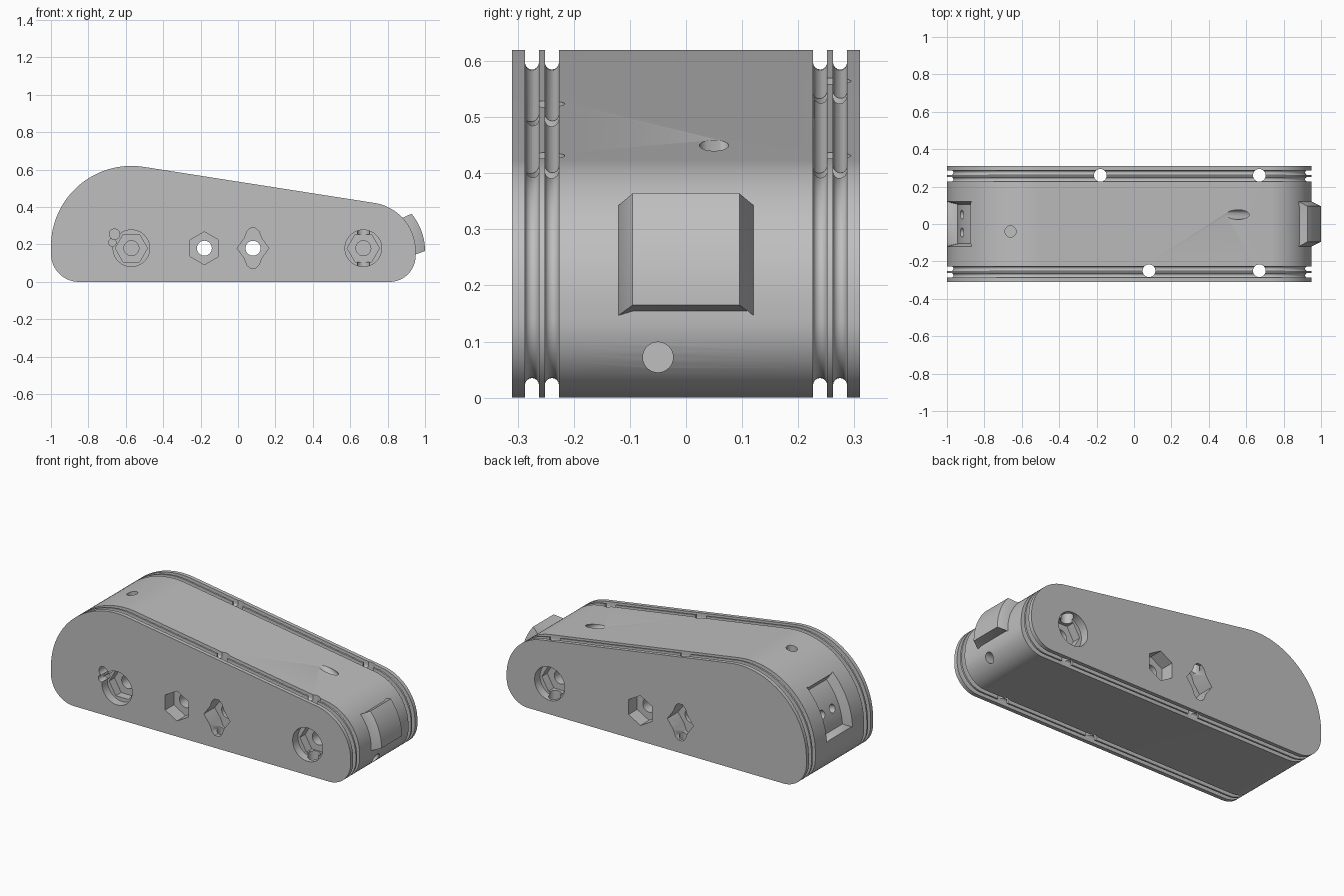
import bpy, bmesh
from math import pi, sin, cos, radians
from mathutils import Vector, Matrix

old = bpy.data.objects.get("Cube")
if old:
    bpy.data.objects.remove(old, do_unlink=True)

grey = bpy.data.materials.new("plain grey")
grey.use_nodes = True
grey.diffuse_color = (0.52, 0.52, 0.52, 1)
grey.node_tree.nodes["Principled BSDF"].inputs["Base Color"].default_value = grey.diffuse_color


def finish(name, bm):
    bmesh.ops.recalc_face_normals(bm, faces=bm.faces)
    mesh = bpy.data.meshes.new(name)
    bm.to_mesh(mesh)
    bm.free()
    mesh.materials.append(grey)
    obj = bpy.data.objects.new(name, mesh)
    bpy.context.collection.objects.link(obj)
    return obj


def loft(name, sections):
    """Skin a list of (y, [(x, z), ...]) sections and cap both ends."""
    bm = bmesh.new()
    rings = [[bm.verts.new((x, y, z)) for x, z in pts] for y, pts in sections]
    for a, b in zip(rings, rings[1:]):
        for i in range(len(a)):
            j = (i + 1) % len(a)
            bm.faces.new((a[i], a[j], b[j], b[i]))
    bm.faces.new(rings[0])
    bm.faces.new(rings[-1])
    return finish(name, bm)


def arc(cx, cz, r, a0, a1, n=20):
    angles = [radians(a0 + (a1 - a0) * i / n) for i in range(n + 1)]
    return [(cx + r * cos(a), cz + r * sin(a)) for a in angles]


NOSE = (0.69, 0.165)
TAIL = (-0.57, 0.19)


def outline(inset):
    """Side profile, pulled inward evenly by the inset."""
    return (arc(*NOSE, 0.26 - inset, 0, 81.1)
            + arc(*TAIL, 0.43 - inset, 81.1, 180, 28)
            + arc(-0.85, 0.15, 0.15 - inset, 180, 270, 14)
            + arc(0.81, 0.14, 0.14 - inset, 270, 360, 14))


# Body with two round-bottomed cord grooves near each side
def groove(centre, r=0.0125, depth=0.035):
    floor = [(centre - r * cos(pi * i / 8), depth - r + r * sin(pi * i / 8)) for i in range(9)]
    return [(centre - r, 0)] + floor + [(centre + r, 0)]


half = [(0.31, 0)]
for c in (0.2745, 0.239):
    half += reversed(groove(c))
stations = [(-y, d) for y, d in half] + [(y, d) for y, d in reversed(half)]
body = loft("body", [(y, outline(d)) for y, d in stations])

cutters = []


def bore(start, direction, r, length):
    """Round drilled hole from a start point along a direction."""
    d = Vector(direction).normalized()
    bm = bmesh.new()
    place = Matrix.Translation(Vector(start) + d * length / 2) @ d.to_track_quat('Z', 'Y').to_matrix().to_4x4()
    bmesh.ops.create_cone(bm, cap_ends=True, segments=32, radius1=r, radius2=r,
                          depth=length, matrix=place)
    cutters.append(finish("hole_cutter", bm))


def recess(pts, side, depth):
    """Straight-sided recess sunk from the front (-1) or back (1)."""
    cutters.append(loft("recess_cutter", [(side * 0.33, pts), (side * (0.31 - depth), pts)]))


def polygon(x, r, n=6, turn=30, z=0.18):
    return [(x + r * cos(radians(turn) + 2 * pi * i / n),
             z + r * sin(radians(turn) + 2 * pi * i / n)) for i in range(n)]


# Axle recesses: round mouth, hexagonal seat, blind round bore
for x, side in ((-0.57, -1), (0.67, -1), (0.67, 1)):
    recess(polygon(x, 0.098, 40), side, 0.05)
    recess(polygon(x, 0.086, 6, 0), side, 0.1)
    recess(polygon(x, 0.04, 32), side, 0.16)

# Bolt holes right through, hexagonal seat on one side and diamond on the other
for x, side in ((-0.18, -1), (0.08, 1)):
    recess(polygon(x, 0.088), side, 0.08)
    quarter = [(0.085, 0), (0.045, 0.055), (0.032, 0.09), (0.014, 0.107)]
    upper = quarter + [(-a, b) for a, b in reversed(quarter)]
    diamond = upper + [(a, -b) for a, b in reversed(upper[1:-1])]
    recess([(x + a, 0.18 + b) for a, b in diamond], -side, 0.1)
    bore((x, -0.4, 0.18), (0, 1, 0), 0.04, 0.8)

# Vertical cord passages crossing the grooves
for x, y in ((-0.18, 0.26), (0.67, 0.26), (0.08, -0.25), (0.67, -0.25)):
    bore((x, y, -0.1), (0, 0, 1), 0.034, 0.9)

# Drilled holes in the top, nose and beside the front axle recess
bore((-0.66, -0.04, 0.7), (0, 0, -1), 0.03, 0.45)
bore((0.55 - 0.083, 0.05, 0.452 + 0.055), (0.83, 0, -0.55), 0.026, 0.35)
bore((1.0, -0.05, 0.072), (-1, 0, 0), 0.027, 0.2)
bore((-0.66, -0.35, 0.255), (0, 1, 0), 0.028, 0.14)
bore((-0.672, -0.35, 0.21), (0, 1, 0), 0.02, 0.1)


# Curved block with chamfered sides, used for the nose catch and the tail pocket
def block(name, centre, base, edge, face, edge_span, face_span, y_edge, y_face):
    def section(r, span):
        return arc(*centre, base, *edge_span) + arc(*centre, r, span[1], span[0])
    return loft(name, [(-y_edge, section(edge, edge_span)), (-y_face, section(face, face_span)),
                       (y_face, section(face, face_span)), (y_edge, section(edge, edge_span))])


catch = block("nose_catch", NOSE, 0.235, 0.261, 0.31, (-4, 43), (0, 40), 0.12, 0.095)
cutters.append(block("pocket_cutter", TAIL, 0.5, 0.432, 0.375, (134, 178), (136, 176), 0.12, 0.105))
for y in (0.05, -0.045):
    bore((-0.975, y, 0.34), (0.96, 0, -0.28), 0.024, 0.3)

# Cut everything out of the body
bpy.context.view_layer.objects.active = body
for cutter in cutters:
    cut = body.modifiers.new("cut", 'BOOLEAN')
    cut.operation = 'DIFFERENCE'
    cut.solver = 'EXACT'
    cut.object = cutter
    bpy.ops.object.modifier_apply(modifier=cut.name)
    bpy.data.objects.remove(cutter, do_unlink=True)

bpy.ops.object.select_all(action='DESELECT')
for part in (body, catch):
    part.select_set(True)
bpy.ops.object.shade_smooth_by_angle(angle=radians(30))
